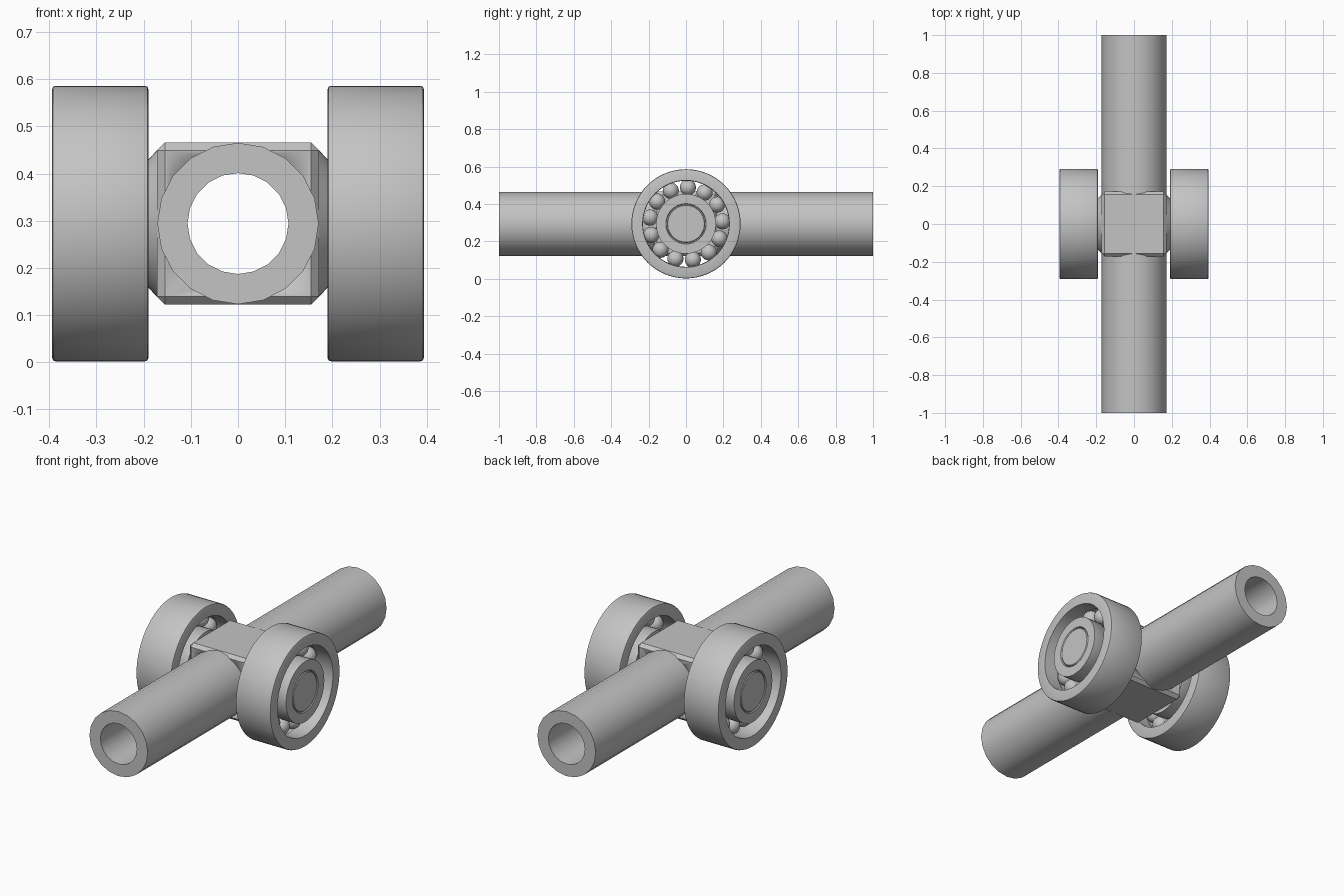
import bpy, bmesh, math
from mathutils import Vector

if "Cube" in bpy.data.objects:
    bpy.data.objects.remove(bpy.data.objects["Cube"], do_unlink=True)

CZ = 0.294           # height of the axle and tube centre
BALL_R, PITCH, BALLS = 0.043, 0.195, 13
MID = 0.292          # middle of a bearing along x

steel = bpy.data.materials.new("grey steel")
steel.use_nodes = True
steel.diffuse_color = (0.55, 0.55, 0.55, 1)
steel.node_tree.nodes["Principled BSDF"].inputs["Base Color"].default_value = (0.55, 0.55, 0.55, 1)


def finish(name, bm, angle=30):
    bmesh.ops.recalc_face_normals(bm, faces=bm.faces)
    mesh = bpy.data.meshes.new(name)
    bm.to_mesh(mesh)
    bm.free()
    mesh.materials.append(steel)
    obj = bpy.data.objects.new(name, mesh)
    bpy.context.collection.objects.link(obj)
    bpy.ops.object.select_all(action='DESELECT')
    obj.select_set(True)
    bpy.context.view_layer.objects.active = obj
    bpy.ops.object.shade_smooth_by_angle(angle=math.radians(angle))
    return obj


def lathe(name, profile, axis, steps, closed=True):
    """Turn (distance along axis, radius) points; open profiles get end caps."""
    bm = bmesh.new()
    rings = []
    for d, r in profile:
        ring = []
        for i in range(steps):
            a = math.tau * i / steps
            u, v = r * math.sin(a), r * math.cos(a)
            ring.append(bm.verts.new((d, u, CZ + v) if axis == 'x' else (u, d, CZ + v)))
        rings.append(ring)
    pairs = list(zip(rings, rings[1:]))
    if closed:
        pairs.append((rings[-1], rings[0]))
    else:
        bm.faces.new(rings[0])
        bm.faces.new(rings[-1])
    for p, q in pairs:
        for i in range(steps):
            j = (i + 1) % steps
            bm.faces.new((p[i], p[j], q[j], q[i]))
    return finish(name, bm)


def groove(race_r, side):
    """Arc of the ball track; side is +1 for the outer race, -1 for the inner."""
    half = math.acos(abs(race_r - PITCH) / BALL_R)
    angles = [half * (1 - k / 3) for k in range(7)]
    return [(MID + BALL_R * math.sin(a), PITCH + side * BALL_R * math.cos(a)) for a in angles]


# Long hollow tube, front to back
lathe("cross_tube", [(-1, 0.171), (1, 0.171), (1, 0.107), (-1, 0.107)], 'y', 20)

# Central block with chamfered edges and a passage for the tube
bm = bmesh.new()
bmesh.ops.create_cube(bm, size=0.344)
bmesh.ops.translate(bm, verts=bm.verts, vec=(0, 0, CZ))
bmesh.ops.bevel(bm, geom=bm.edges[:], offset=0.017, segments=1, affect='EDGES')
block = finish("centre_block", bm, 20)
cutter = lathe("passage_cutter", [(-0.5, 0.14), (0.5, 0.14)], 'y', 20, closed=False)
cutter.hide_render = True
cut = block.modifiers.new("passage", 'BOOLEAN')
cut.operation, cut.solver, cut.object = 'DIFFERENCE', 'EXACT', cutter
bpy.context.view_layer.objects.active = block
bpy.ops.object.modifier_apply(modifier=cut.name)
bpy.data.objects.remove(cutter, do_unlink=True)

# Axle stubs and ball bearings on both sides
X0, X1, B = 0.19, 0.394, 0.007
for side, s in (("left", 1), ("right", -1)):
    def mirrored(points):
        return [(s * d, r) for d, r in points]

    lathe(side + "_axle", mirrored([(0.13, 0.1), (0.15, 0.155), (0.172, 0.155), (X0, 0.136),
                                    (X0, 0.102), (X1 - 0.004, 0.102), (X1, 0.098)]),
          'x', 48, closed=False)
    lathe(side + "_outer_race", mirrored(
        [(X0, 0.232), (X0, 0.292 - B), (X0 + 0.002, 0.29), (X0 + B, 0.292),
         (X1 - B, 0.292), (X1 - 0.002, 0.29), (X1, 0.292 - B), (X1, 0.232)]
        + groove(0.23, 1)), 'x', 64)
    lathe(side + "_inner_race", mirrored(
        [(X0, 0.16), (X0, 0.108), (X0 + 0.004, 0.104), (X1 - 0.004, 0.104), (X1, 0.108), (X1, 0.16)]
        + groove(0.16, -1)), 'x', 48)

    bm = bmesh.new()
    for i in range(BALLS):
        a = math.radians(3) + math.tau * i / BALLS
        new = bmesh.ops.create_uvsphere(bm, u_segments=20, v_segments=12, radius=BALL_R)
        spot = Vector((s * MID, PITCH * math.sin(a), CZ + PITCH * math.cos(a)))
        bmesh.ops.translate(bm, verts=new["verts"], vec=spot)
    finish(side + "_bearing_balls", bm, 60)
